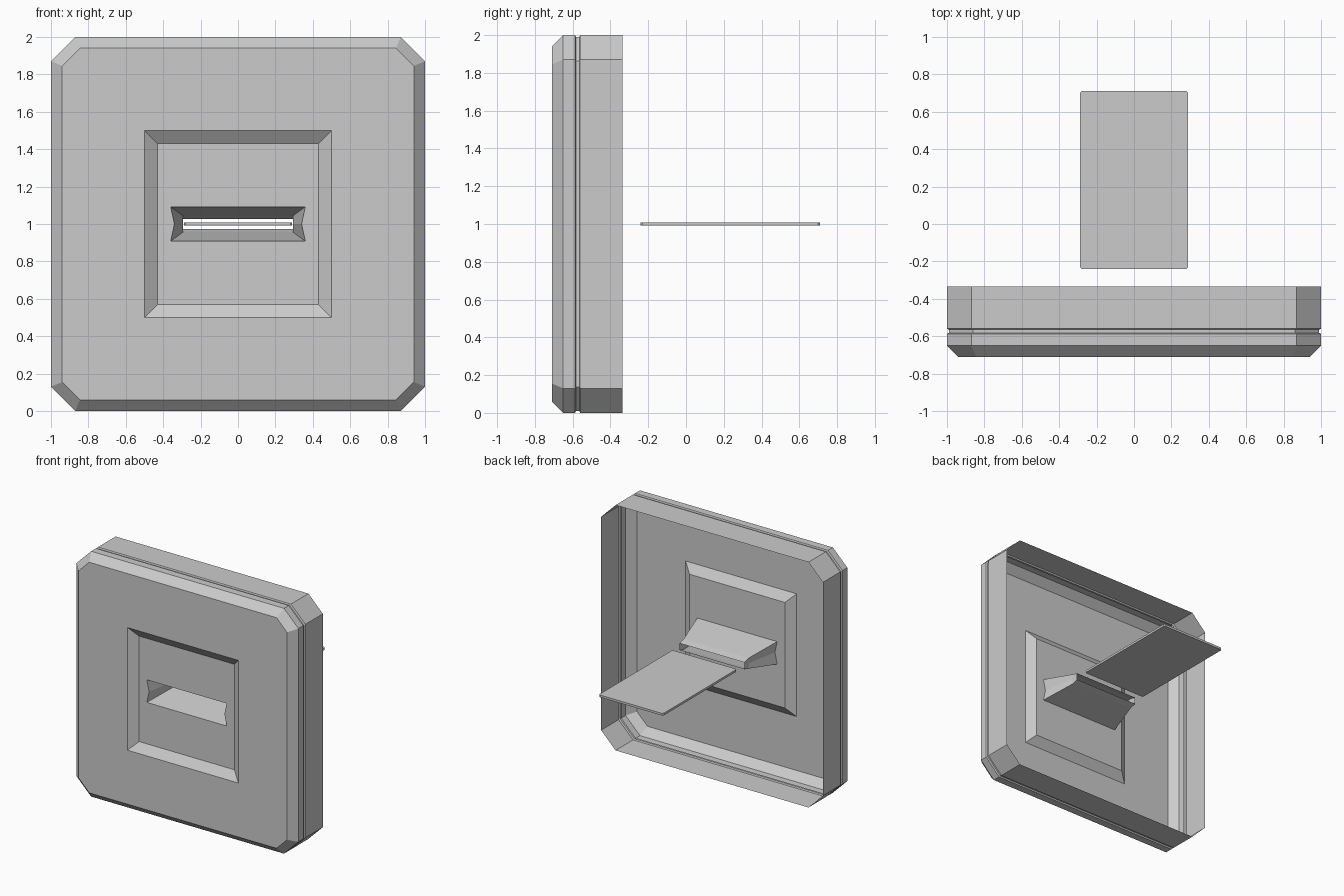
import bpy, bmesh

if "Cube" in bpy.data.objects:
    bpy.data.objects.remove(bpy.data.objects["Cube"])


def ring(bm, hx, hz, y, c=0.0, pinch=0.0):
    """Chamfered rectangle, centred on z = 1, counter-clockwise from the front.
    pinch pulls the middle of each side end inward."""
    pts = [(hx - c, -hz), (hx, -hz + c), (hx - pinch, 0), (hx, hz - c), (hx - c, hz)]
    pts += [(-x, -z) for x, z in pts]
    return [bm.verts.new((x, y, 1 + z)) for x, z in pts]


def finish(bm, name):
    me = bpy.data.meshes.new(name)
    bm.to_mesh(me)
    bm.free()
    ob = bpy.data.objects.new(name, me)
    bpy.context.collection.objects.link(ob)
    return ob


# Slot panel: one open-backed skin, from the rear rim forward and into the slot
bm = bmesh.new()
sections = [
    (1.00, 1.00, -0.335, 0.13),    # rear rim
    (1.00, 1.00, -0.56, 0.13),     # seam groove
    (0.99, 0.99, -0.565, 0.128),
    (0.99, 0.99, -0.582, 0.128),
    (1.00, 1.00, -0.587, 0.13),
    (1.00, 1.00, -0.65, 0.13),     # front bevel
    (0.94, 0.94, -0.71, 0.095),
    (0.50, 0.50, -0.71),           # square recess
    (0.43, 0.43, -0.66),
    (0.36, 0.092, -0.66, 0, 0.02),  # slot funnel
    (0.293, 0.043, -0.39),
    (0.293, 0.028, -0.335),        # slot lip
]
rings = [ring(bm, *s) for s in sections]
for a, b in zip(rings, rings[1:]):
    n = len(a)
    for j in range(n):
        k = (j + 1) % n
        bm.faces.new((a[j], a[k], b[k], b[j]))
bmesh.ops.remove_doubles(bm, verts=bm.verts, dist=0.0005)
finish(bm, "slot_panel")

# Card floating behind the slot
bm = bmesh.new()
bmesh.ops.create_cube(bm, size=1)
for v in bm.verts:
    v.co = (v.co.x * 0.58, 0.235 + v.co.y * 0.95, 1 + v.co.z * 0.018)
upright = [e for e in bm.edges if abs(e.verts[0].co.z - e.verts[1].co.z) > 0.01]
bmesh.ops.bevel(bm, geom=upright, offset=0.01, segments=1, affect='EDGES')
finish(bm, "card")
